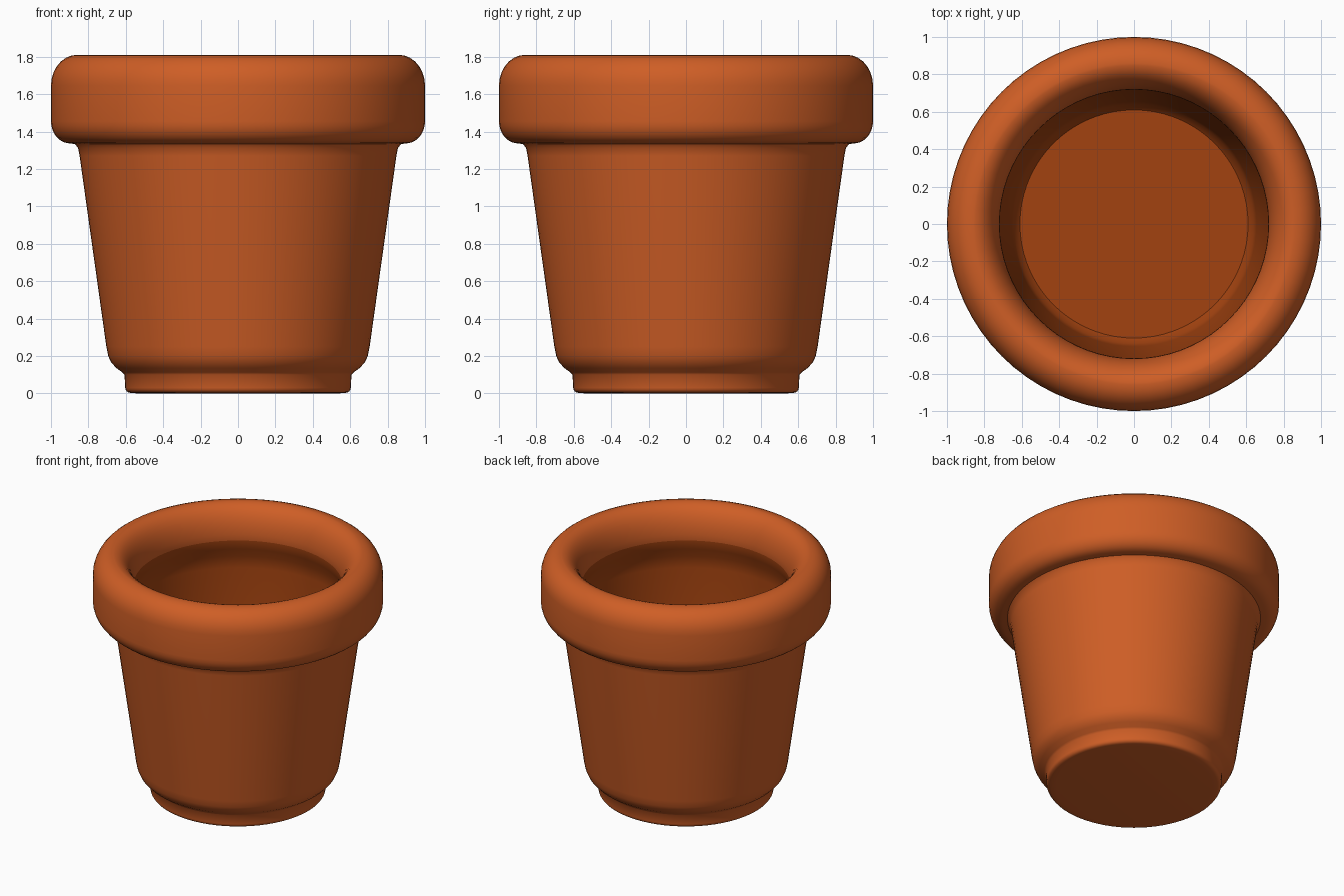
import bpy, bmesh, math

if "Cube" in bpy.data.objects:
    bpy.data.objects.remove(bpy.data.objects["Cube"])

SEGMENTS = 72


def material(name, color):
    m = bpy.data.materials.new(name)
    m.diffuse_color = (*color, 1.0)
    m.use_nodes = True
    m.node_tree.nodes["Principled BSDF"].inputs["Base Color"].default_value = m.diffuse_color
    return m


terracotta = material("terracotta", (0.62, 0.112, 0.019))
dark_clay = material("dark inner clay", (0.36, 0.055, 0.005))


def arc(cx, cz, rx, rz, start, end, steps=7):
    """Elliptical arc of profile points, angles in degrees."""
    out = []
    for i in range(steps + 1):
        a = math.radians(start + (end - start) * i / steps)
        out.append((cx + rx * math.cos(a), cz + rz * math.sin(a)))
    return out


def lathe(name, profile, mat):
    """Spin an (r, z) profile around the z axis."""
    bm = bmesh.new()
    verts = [bm.verts.new((r, 0, z)) for r, z in profile]
    edges = [bm.edges.new(p) for p in zip(verts, verts[1:])]
    bmesh.ops.spin(bm, geom=verts + edges, cent=(0, 0, 0), axis=(0, 0, 1),
                   angle=math.tau, steps=SEGMENTS, use_duplicate=False)
    bmesh.ops.remove_doubles(bm, verts=bm.verts, dist=0.0005)
    bmesh.ops.recalc_face_normals(bm, faces=bm.faces)
    me = bpy.data.meshes.new(name)
    bm.to_mesh(me)
    bm.free()
    ob = bpy.data.objects.new(name, me)
    bpy.context.collection.objects.link(ob)
    me.materials.append(mat)
    bpy.ops.object.select_all(action='DESELECT')
    ob.select_set(True)
    bpy.context.view_layer.objects.active = ob
    bpy.ops.object.shade_smooth_by_angle(angle=math.radians(40))
    return ob


# Outer shell: foot, tapered wall, thick rounded rim, inner lip
shell = [(0, 0), (0.54, 0)]
shell += arc(0.575, 0.03, 0.028, 0.027, -90, 0, 4)           # foot edge
shell += [(0.607, 0.10), (0.618, 0.112)]                     # groove
shell += [(0.65, 0.135), (0.678, 0.165), (0.694, 0.20), (0.704, 0.25)]
shell += [(0.847, 1.27), (0.855, 1.312), (0.872, 1.333)]     # tapered wall
shell += arc(0.90, 1.455, 0.10, 0.118, -85, 0)               # rim underside
shell += arc(0.86, 1.645, 0.14, 0.165, 0, 90)                # rim shoulder
shell += arc(0.86, 1.57, 0.142, 0.24, 95, 180, 8)            # inner lip
# Inside of the pot, starting under the lip
inside = [(0.718, 1.57), (0.73, 1.50), (0.765, 1.43), (0.77, 1.34),
          (0.655, 0.32), (0.64, 0.25), (0.61, 0.22), (0, 0.22)]

pot = lathe("flower_pot", shell + inside, terracotta)

# Colour the hollow: faces inside the lip radius and above the floor
pot.data.materials.append(dark_clay)
for f in pot.data.polygons:
    c = f.center
    facing_in = f.normal.x * c.x + f.normal.y * c.y < 0
    r = math.hypot(c.x, c.y)
    floor = f.normal.z > 0.9 and c.z < 0.5
    if floor or (facing_in and r < 0.78 and 0.2 < c.z < 1.56):
        f.material_index = 1
